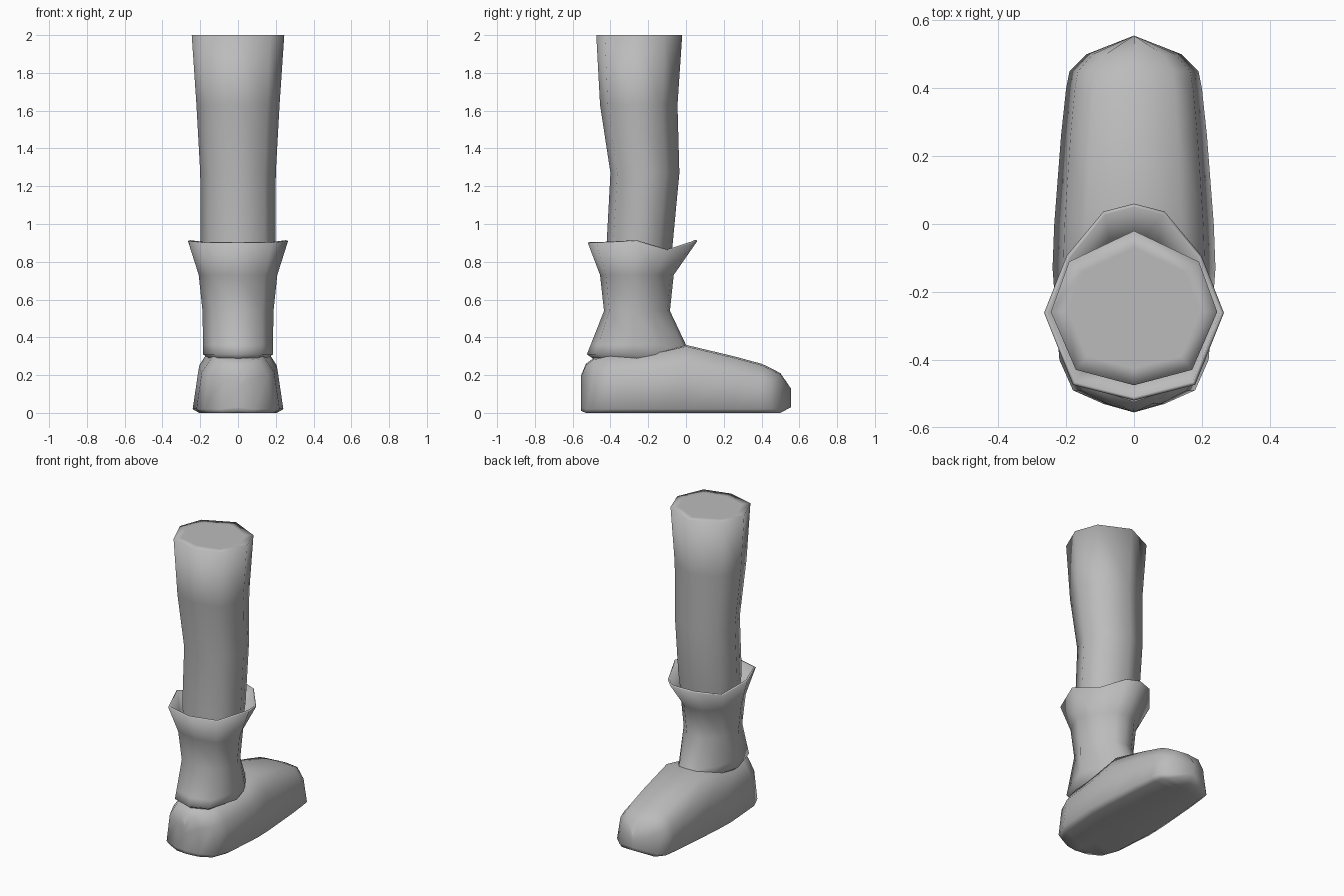
import bpy
import bmesh

cube = bpy.data.objects.get("Cube")
if cube:
    bpy.data.objects.remove(cube, do_unlink=True)

GREY = (0.5, 0.5, 0.5, 1.0)
grey = bpy.data.materials.new("plain grey")
grey.use_nodes = True
grey.diffuse_color = GREY
grey.node_tree.nodes["Principled BSDF"].inputs["Base Color"].default_value = GREY


def mirrored(half):
    """Close a half outline (first and last points on the centre line)."""
    return half + [(-p[0], *p[1:]) for p in half[-2:0:-1]]


def loft(name, rings, cap_end=False):
    """Skin a list of equal rings into one smooth object."""
    bm = bmesh.new()
    rows = [[bm.verts.new(p) for p in ring] for ring in rings]
    count = len(rings[0])
    for low, high in zip(rows, rows[1:]):
        for i in range(count):
            j = (i + 1) % count
            bm.faces.new((low[i], low[j], high[j], high[i]))
    if cap_end:
        bm.faces.new(rows[-1])
    bmesh.ops.remove_doubles(bm, verts=bm.verts, dist=0.0005)
    bmesh.ops.recalc_face_normals(bm, faces=bm.faces)
    for face in bm.faces:
        face.smooth = True
    mesh = bpy.data.meshes.new(name)
    bm.to_mesh(mesh)
    bm.free()
    mesh.materials.append(grey)
    obj = bpy.data.objects.new(name, mesh)
    bpy.context.collection.objects.link(obj)
    return obj


def level_ring(outline, z, toe_y, heel_y, half_width, lift=None):
    """Fit a unit outline between two y limits at height z."""
    mid, reach = (toe_y + heel_y) / 2, (toe_y - heel_y) / 2
    lift = lift or [0] * len(outline)
    return mirrored([(x * half_width, mid + y * reach, z + dz)
                     for (x, y), dz in zip(outline, lift)])


# Leg: eight-sided column with a flat top
leg_outline = [(0, 1), (.78, .6), (1, -.05), (.7, -.8), (0, -1)]
leg_levels = [
    (.60, -.11, -.41, .17),
    (.90, -.07, -.42, .198),
    (1.27, -.035, -.40, .20),
    (1.63, -.045, -.455, .22),
    (2.0, -.02, -.475, .245),
    (2.0, -.07, -.425, .195),
]
loft("leg", [level_ring(leg_outline, *lv) for lv in leg_levels], cap_end=True)

# Boot shaft: heel lip at the bottom, flared cuff with a pointed tongue on top
shaft_outline = [(0, 1), (.34, .92), (.75, .47), (1, -.11), (.68, -.84), (0, -1)]
shaft_levels = [
    (.25, .03, -.47, .14),
    (.29, .03, -.495, .155),
    (.31, .025, -.525, .185),
    (.36, 0, -.505, .185),
    (.54, -.085, -.434, .188),
    (.73, -.065, -.455, .208),
]
shaft_rings = [level_ring(shaft_outline, *lv) for lv in shaft_levels]
cuff_lift = [.01, 0, -.04, .01, 0, 0]
shaft_rings.append(level_ring(shaft_outline, .90, .06, -.52, .265, cuff_lift))
shaft = loft("boot_shaft", shaft_rings)
wall = shaft.modifiers.new("wall", "SOLIDIFY")
wall.thickness = .012
wall.offset = -1


# Foot: cross-sections from heel to toe, closing to a ridge at each end
def foot_section(y, width, top, base=0):
    return mirrored([
        (0, y, base), (width * .86, y, base), (width, y, base + .02),
        (width * .87, y, top * .7), (width * .6, y, top - .008), (0, y, top),
    ])


foot_sections = [
    (-.555, 0, .20, .01),
    (-.53, .09, .26),
    (-.49, .18, .29),
    (-.40, .22, .31),
    (-.13, .24, .33),
    (0, .235, .36),
    (.26, .215, .298),
    (.40, .20, .26),
    (.45, .19, .237),
    (.50, .14, .21),
    (.555, 0, .13, .03),
]
loft("boot_foot", [foot_section(*s) for s in foot_sections])
